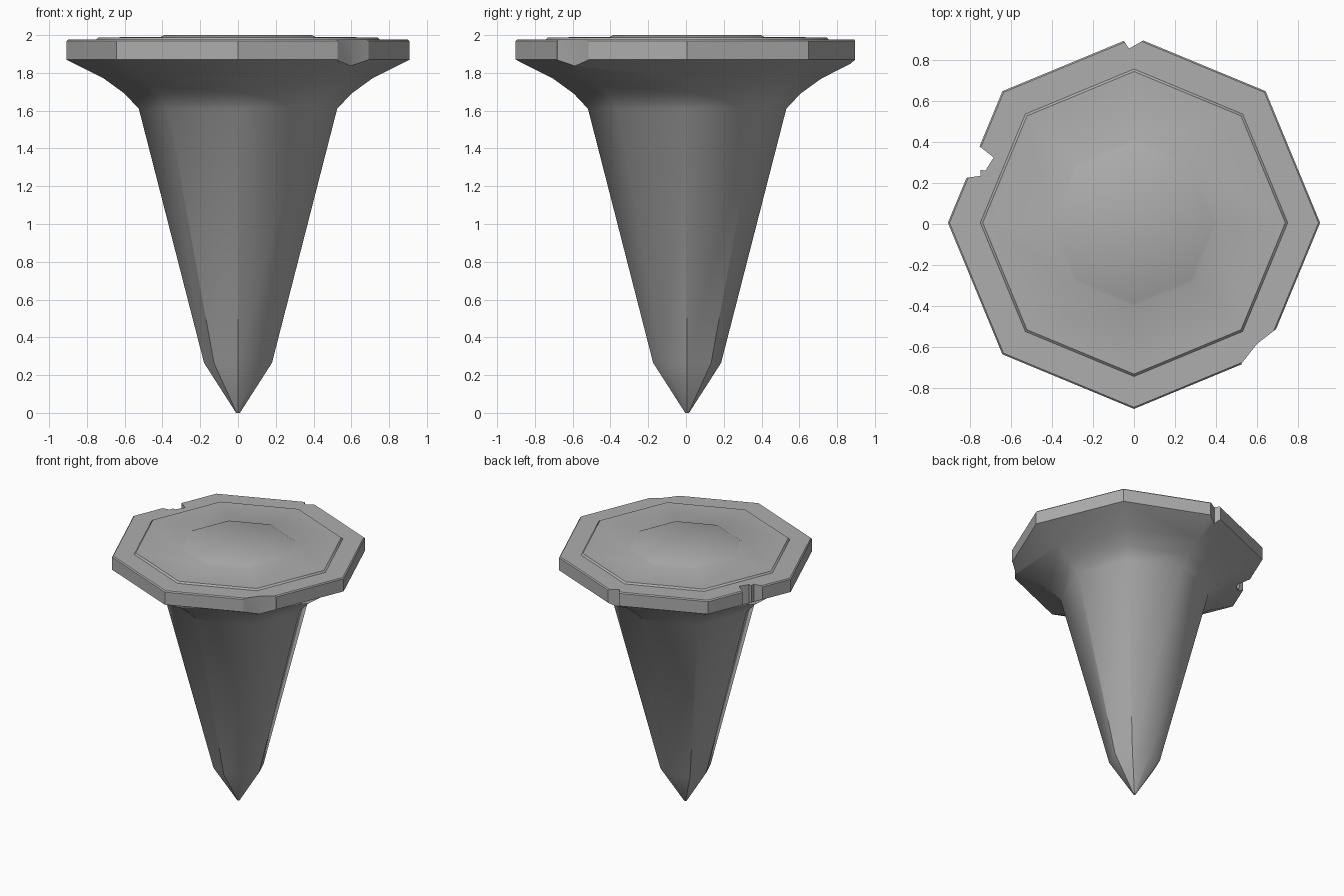
import bpy, bmesh
from math import radians, cos, sin, atan2, degrees

if "Cube" in bpy.data.objects:
    bpy.data.objects.remove(bpy.data.objects["Cube"], do_unlink=True)

SIDES = 8
CENTRE_Y = 0.006
SHAFT_TOP = 1.61

grey = bpy.data.materials.new("plain grey")
grey.use_nodes = True
grey.diffuse_color = (0.42, 0.42, 0.42, 1)
grey.node_tree.nodes["Principled BSDF"].inputs["Base Color"].default_value = (0.42, 0.42, 0.42, 1)


def add_object(name, bm):
    bmesh.ops.recalc_face_normals(bm, faces=bm.faces)
    mesh = bpy.data.meshes.new(name)
    bm.to_mesh(mesh)
    bm.free()
    mesh.materials.append(grey)
    obj = bpy.data.objects.new(name, mesh)
    bpy.context.collection.objects.link(obj)
    return obj


def lathe(name, profile):
    """Closed solid from rings of (radius, height)."""
    bm = bmesh.new()
    rings = []
    for r, z in profile:
        angles = [radians(360 / SIDES * i) for i in range(SIDES)]
        rings.append([bm.verts.new((r * cos(a), CENTRE_Y + r * sin(a), z)) for a in angles])
    for low, high in zip(rings, rings[1:]):
        for i in range(SIDES):
            j = (i + 1) % SIDES
            bm.faces.new((low[i], low[j], high[j], high[i]))
    bm.faces.new(rings[0][::-1])
    bm.faces.new(rings[-1])
    return add_object(name, bm)


def prism(name, outline, bottom=1.6, top=2.1):
    bm = bmesh.new()
    base = bm.faces.new([bm.verts.new((x, y, bottom)) for x, y in outline])
    extruded = bmesh.ops.extrude_face_region(bm, geom=[base])["geom"]
    verts = [v for v in extruded if isinstance(v, bmesh.types.BMVert)]
    bmesh.ops.translate(bm, verts=verts, vec=(0, 0, top - bottom))
    obj = add_object(name, bm)
    obj.hide_render = True
    return obj


# Spike: point, shaft, flare, rim and two shallow raised steps on top
spike = lathe("stone_spike", [
    (0.01, 0), (0.18, 0.265), (0.525, SHAFT_TOP), (0.6, 1.69), (0.71, 1.77),
    (0.908, 1.87), (0.908, 1.968), (0.9, 1.976),
    (0.75, 1.976), (0.738, 1.988), (0.41, 1.99), (0.39, 2.0)])

# Chips broken out of the rim
chips = {
    "back_chip": [(-0.05, 0.895), (-0.025, 0.855), (0.045, 0.895), (0.06, 1), (-0.06, 1)],
    "side_chip": [(-0.755, 0.38), (-0.685, 0.325), (-0.725, 0.26), (-0.75, 0.265),
                  (-0.75, 0.235), (-0.82, 0.225), (-1, 0.225), (-1, 0.45)],
    "corner_chip": [(0.69, -0.515), (0.6, -0.585), (0.525, -0.68), (0.6, -0.9), (0.9, -0.6)],
}
cutters = []
for name, outline in chips.items():
    cutter = prism(name, outline)
    cutters.append(cutter)
    mod = spike.modifiers.new(name, "BOOLEAN")
    mod.operation = "DIFFERENCE"
    mod.solver = "EXACT"
    mod.object = cutter

bpy.context.view_layer.update()
depsgraph = bpy.context.evaluated_depsgraph_get()
carved = bpy.data.meshes.new_from_object(spike.evaluated_get(depsgraph))
spike.modifiers.clear()
spike.data = carved
for cutter in cutters:
    bpy.data.objects.remove(cutter, do_unlink=True)

# Smooth flare, crisp rim, and shaft ridges crisp except two worn ones
bm = bmesh.new()
bm.from_mesh(carved)
for face in bm.faces:
    face.smooth = True
    face.material_index = 0
for edge in bm.edges:
    a, b = (v.co for v in edge.verts)
    mid = (a + b) / 2
    ridge = abs(a.z - b.z) > 0.1 and max(a.z, b.z) < SHAFT_TOP + 0.01
    if ridge:
        angle = round(degrees(atan2(mid.y - CENTRE_Y, mid.x))) % 360
        edge.smooth = angle in (90, 315)
    else:
        edge.smooth = edge.calc_face_angle(0) < radians(38)
bm.to_mesh(carved)
bm.free()
